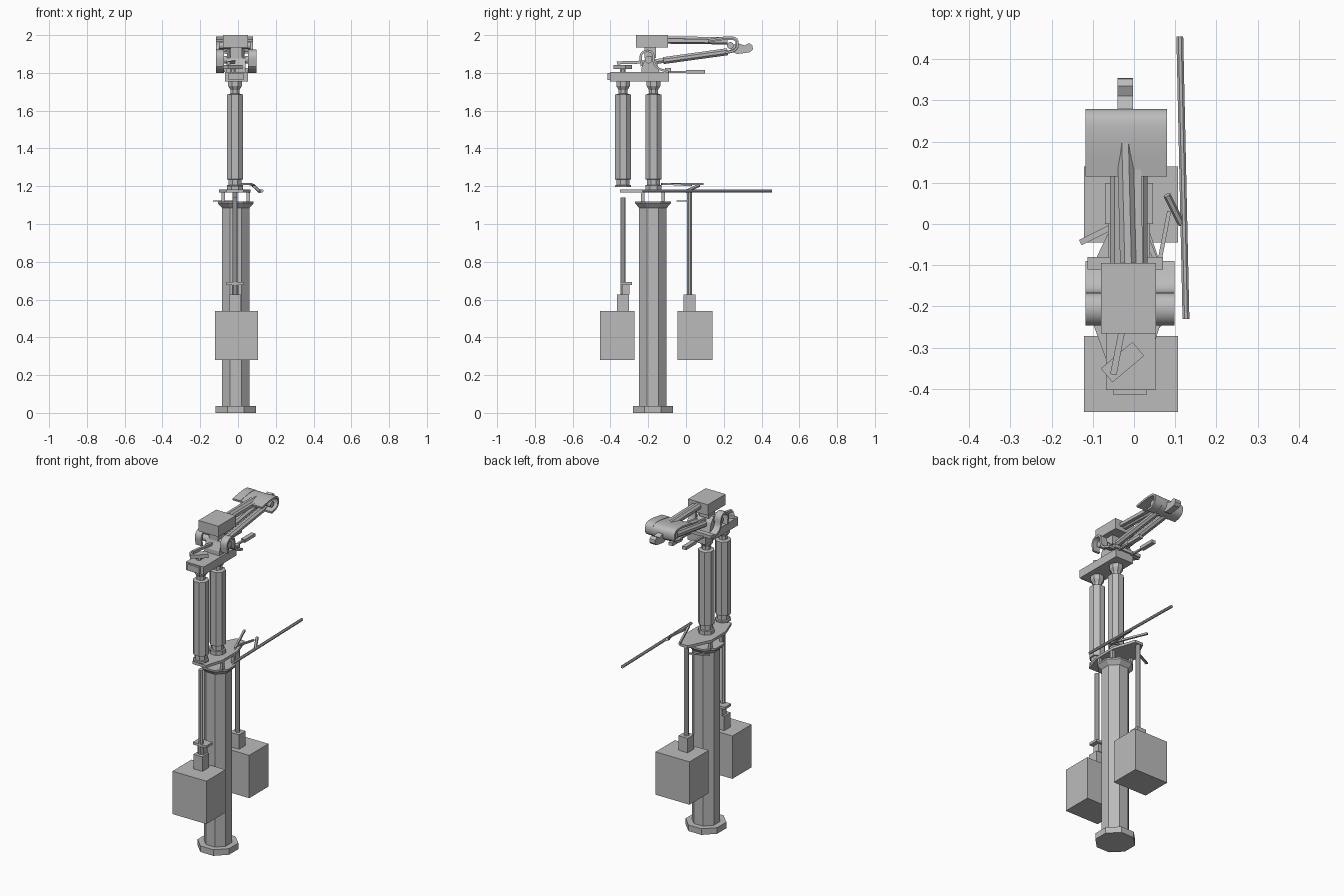
import bpy, bmesh, math
from mathutils import Vector

cube = bpy.data.objects.get("Cube")
if cube:
    bpy.data.objects.remove(cube, do_unlink=True)

grey = bpy.data.materials.new("plain grey")
grey.use_nodes = True
colour = (0.5, 0.5, 0.5, 1)
grey.diffuse_color = colour
grey.node_tree.nodes["Principled BSDF"].inputs["Base Color"].default_value = colour


def finish(name, bm):
    bmesh.ops.recalc_face_normals(bm, faces=bm.faces)
    mesh = bpy.data.meshes.new(name)
    bm.to_mesh(mesh)
    bm.free()
    mesh.materials.append(grey)
    obj = bpy.data.objects.new(name, mesh)
    bpy.context.collection.objects.link(obj)
    return obj


def box(name, x, y, z, turn=0):
    """Box from (min, max) spans, turned about its own upright axis."""
    bm = bmesh.new()
    bmesh.ops.create_cube(bm, size=1)
    for v in bm.verts:
        v.co = Vector((v.co[i] * (s[1] - s[0]) for i, s in enumerate((x, y, z))))
    obj = finish(name, bm)
    obj.location = [sum(s) / 2 for s in (x, y, z)]
    obj.rotation_euler.z = math.radians(turn)
    return obj


def turned(name, x, y, profile):
    """Stacked octagons from (flat radius, height) pairs, flats facing the axes."""
    bm = bmesh.new()
    rings = []
    for r, z in profile:
        r /= math.cos(math.pi / 8)
        rings.append([bm.verts.new((x + r * math.cos((k + .5) * math.pi / 4),
                                    y + r * math.sin((k + .5) * math.pi / 4), z)) for k in range(8)])
    for a, b in zip(rings, rings[1:]):
        for k in range(8):
            bm.faces.new((a[k], a[k - 1], b[k - 1], b[k]))
    bm.faces.new(rings[0])
    bm.faces.new(rings[-1])
    return finish(name, bm)


def rod(name, a, b, r, sides=8, flat=1):
    """Prism between two points; flat squashes its second axis."""
    a, b = Vector(a), Vector(b)
    bm = bmesh.new()
    bmesh.ops.create_cone(bm, cap_ends=True, segments=sides, radius1=r, radius2=r, depth=(b - a).length)
    spin = math.pi / sides
    for v in bm.verts:
        x, y = v.co.x, v.co.y
        v.co.x = x * math.cos(spin) - y * math.sin(spin)
        v.co.y = (x * math.sin(spin) + y * math.cos(spin)) * flat
    obj = finish(name, bm)
    obj.location = (a + b) / 2
    obj.rotation_euler = (b - a).to_track_quat('Z', 'Y').to_euler()
    return obj


def extrude(name, points, axis, lo, hi):
    """Prism of an outline: axis x takes (y, z) points, axis z takes (x, y) points."""
    place = (lambda p, t: (t, *p)) if axis == 'x' else (lambda p, t: (*p, t))
    bm = bmesh.new()
    a = [bm.verts.new(place(p, lo)) for p in points]
    b = [bm.verts.new(place(p, hi)) for p in points]
    bm.faces.new(a)
    bm.faces.new(b)
    for i in range(len(a)):
        bm.faces.new((a[i - 1], a[i], b[i], b[i - 1]))
    return finish(name, bm)


def band(name, path, x0, x1, thick=0.012):
    """Smooth curved shell following a side path."""
    pts = [Vector(p) for p in path]
    for _ in range(2):
        cut = [pts[0]]
        for p, q in zip(pts, pts[1:]):
            cut += [p.lerp(q, .25), p.lerp(q, .75)]
        pts = cut + [pts[-1]]
    inner = []
    for i, p in enumerate(pts):
        d = (pts[min(i + 1, len(pts) - 1)] - pts[max(i - 1, 0)]).normalized()
        inner.append(p + Vector((d.y, -d.x)) * thick)
    obj = extrude(name, pts + inner[::-1], 'x', x0, x1)
    bpy.context.view_layer.objects.active = obj
    obj.select_set(True)
    bpy.ops.object.shade_smooth_by_angle(angle=math.radians(30))
    obj.select_set(False)


# Main column with foot and flared cap
CX, CY = -0.012, -0.175
turned("foot", CX, CY, [(.106, 0), (.106, .037)])
turned("main_column", CX, CY, [(.073, .037), (.073, 1.11)])
turned("column_cap", CX, CY, [(.073, 1.085), (.095, 1.11), (.095, 1.12)])
for i, sx in enumerate((-1, 1)):
    for j, sy in enumerate((-1, 1)):
        x, y = CX + sx * .066, CY + sy * .055
        box(f"platform_post_{i}{j}", (x - .009, x + .009), (y - .009, y + .009), (1.115, 1.17))

# Middle platform
extrude("platform", [(-.035, .035), (.02, .035), (.065, -.1), (.065, -.24), (.03, -.35),
                     (-.06, -.35), (-.1, -.24), (-.1, -.1)], 'z', 1.166, 1.182)
rod("long_pole", (.111, .455, 1.175), (.126, -.23, 1.175), .009)
rod("platform_lever", (-.02, .09, 1.212), (.07, -.13, 1.212), .008, 4)
rod("lever_arm", (.06, -.1, 1.212), (.085, .03, 1.205), .007, 4)
rod("lever_grip", (.08, .07, 1.205), (.115, 0, 1.172), .009, 6)
rod("side_lever", (-.13, -.045, 1.122), (-.01, .015, 1.122), .01, 4, .5)

# Twin upper columns with stepped ends
for name, y, low in (("front", -.333, 1.195), ("rear", -.172, 1.18)):
    turned(f"{name}_upper_column", -.016, y,
           [(.042, low), (.042, 1.205), (.034, 1.207), (.034, 1.235), (.042, 1.237), (.042, 1.685),
            (.024, 1.69), (.024, 1.71), (.036, 1.73), (.036, 1.757)])

# Top deck
box("deck", (-.068, .052), (-.403, -.09), (1.755, 1.805))
box("deck_front_plate", (-.05, .03), (-.415, -.4), (1.762, 1.8))
box("turned_plate", (-.078, .022), (-.357, -.313), (1.82, 1.842), 40)
turned("plate_stem", -.028, -.335, [(.015, 1.8), (.015, 1.825)])
rod("deck_lever", (-.05, -.365, 1.853), (-.018, -.2, 1.858), .011, 4)
for side, x in (("right", -.057), ("left", .033)):
    box(f"{side}_handle", (x - .006, x + .006), (-.1, .02), (1.8, 1.81))
    box(f"{side}_grip", (x - .013, x + .013), (0, .1), (1.796, 1.815))

# Shoulder: inner block with two curved guards
extrude("shoulder_core", [(-.235, 1.8), (-.235, 1.83), (-.215, 1.88), (-.18, 1.89),
                          (-.155, 1.86), (-.14, 1.8)], 'x', -.06, .04)
rod("shoulder_axle", (-.1, -.198, 1.87), (.085, -.198, 1.87), .02, 12)
box("shoulder_cross_plate", (-.113, .07), (-.11, -.08), (1.805, 1.825))
hook = [(-.24, 1.835), (-.25, 1.9), (-.21, 1.928), (-.165, 1.91), (-.165, 1.835), (-.09, 1.81)]
band("right_shoulder_guard", hook, -.117, -.075)
band("left_shoulder_guard", hook, .053, .098)

# Arm: counterweight block, upper and lower beams
box("counterweight", (-.08, .053), (-.265, -.095), (1.935, 2))
box("counterweight_mount", (-.04, .02), (-.22, -.16), (1.88, 1.94))
rod("upper_beam", (-.014, -.11, 1.974), (-.022, .22, 1.97), .021)
rod("upper_side_beam", (.012, -.11, 1.972), (.006, .22, 1.968), .014, 4)
for side, x in (("right", -.057), ("left", .033)):
    rod(f"{side}_lower_beam", (x * .6 - .005, -.12, 1.865), (x * .6 - .005, .22, 1.912), .02)
rod("lower_link", (-.012, -.19, 1.855), (-.012, -.11, 1.867), .015, 6)

# Elbow hoods and hand
hood = [(.115, 1.978), (.21, 1.995), (.275, 1.99), (.282, 1.935), (.255, 1.91), (.21, 1.902)]
band("right_elbow_hood", hood, -.117, -.065)
band("left_elbow_hood", hood, .03, .08)
band("middle_elbow_hood", [(y, z - .002) for y, z in hood], -.065, .03, .016)
rod("elbow_axle", (-.1, .235, 1.945), (.065, .235, 1.945), .018, 12)
extrude("hand", [(.23, 1.945), (.24, 1.915), (.27, 1.9), (.31, 1.905), (.34, 1.91), (.354, 1.925),
                 (.352, 1.945), (.335, 1.957), (.31, 1.945), (.28, 1.955)], 'x', -.04, -.002)

# Hanging weights
for name, y, ry, top in (("front", -.364, -.333, 1.14), ("rear", .047, .018, 1.17)):
    box(f"{name}_weight", (-.121, .107), (y - .092, y + .092), (.28, .54))
    box(f"{name}_weight_neck", (-.045, .016), (ry - .031, ry + .031), (.54, .628))
    rod(f"{name}_hanger", (-.015, ry, .62), (-.015, ry, top), .0145)
box("hanger_clamp", (-.06, .03), (-.347, -.286), (.677, .692))
box("clamp_base", (-.033, .005), (-.34, -.298), (.628, .677))
